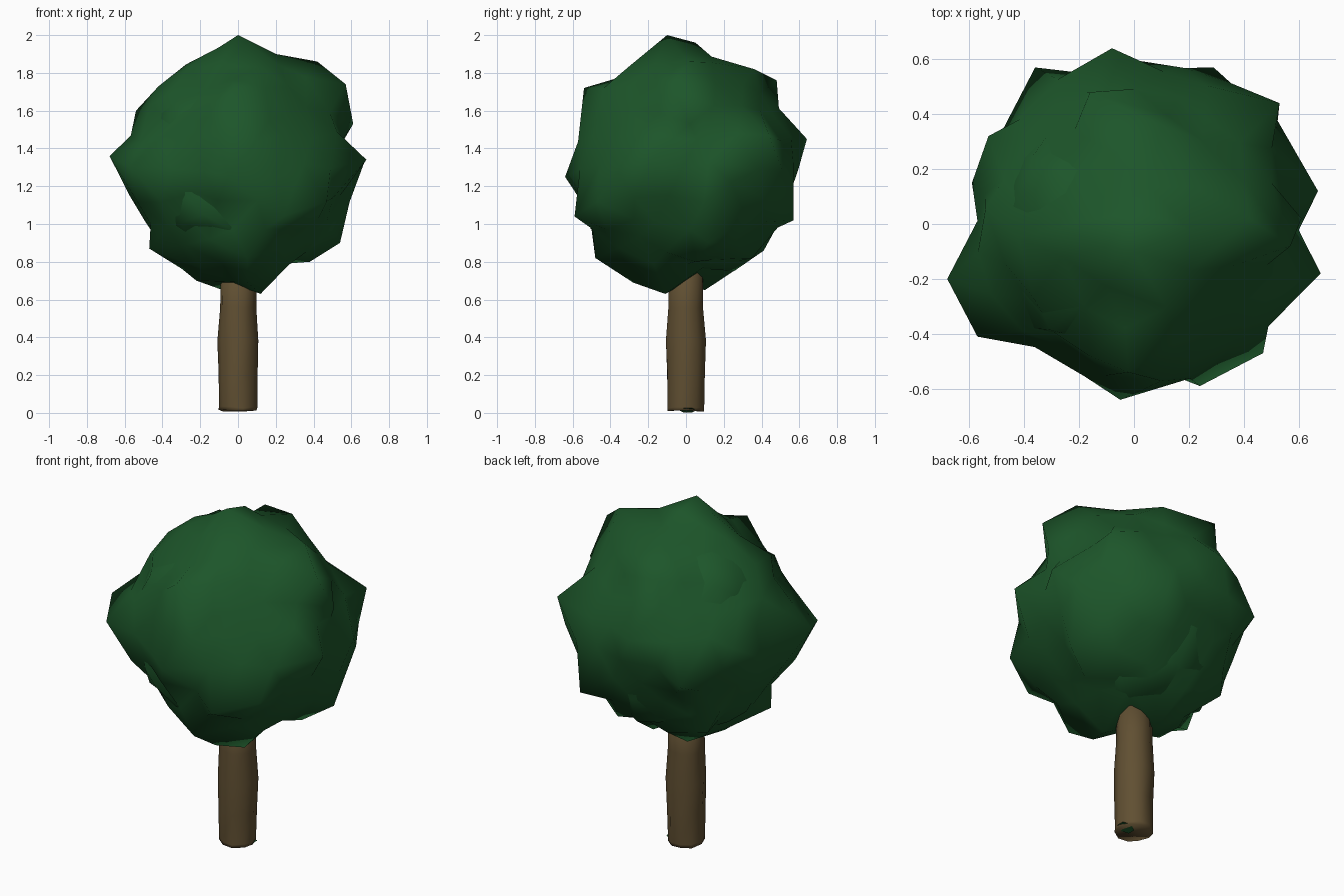
import bpy, bmesh, math, random
from mathutils import Vector

if "Cube" in bpy.data.objects:
    bpy.data.objects.remove(bpy.data.objects["Cube"])
rng = random.Random(7)


def make_material(name, colour):
    mat = bpy.data.materials.new(name)
    mat.use_nodes = True
    mat.diffuse_color = (*colour, 1)
    mat.node_tree.nodes["Principled BSDF"].inputs["Base Color"].default_value = (*colour, 1)
    return mat


def finish(bm, name, mat, sharp):
    bmesh.ops.recalc_face_normals(bm, faces=bm.faces)
    mesh = bpy.data.meshes.new(name)
    bm.to_mesh(mesh)
    bm.free()
    mesh.materials.append(mat)
    obj = bpy.data.objects.new(name, mesh)
    bpy.context.collection.objects.link(obj)
    bpy.ops.object.select_all(action='DESELECT')
    obj.select_set(True)
    bpy.context.view_layer.objects.active = obj
    bpy.ops.object.shade_smooth_by_angle(angle=math.radians(sharp))


def wobble(size):
    return Vector([rng.uniform(-size, size) for _ in range(3)])


def leaf_ball(radius, height, rough):
    bm = bmesh.new()
    bmesh.ops.create_icosphere(bm, subdivisions=3, radius=1)
    for v in bm.verts:
        v.co = Vector((v.co.x * radius, v.co.y * radius, v.co.z * height)) + wobble(rough)
    return bm


green = make_material("leaf green", (0.012, 0.092, 0.023))
brown = make_material("bark brown", (0.118, 0.079, 0.032))

# Trunk: stacked, slightly uneven rings
bm = bmesh.new()
rings = []
for z, radius in ((0.012, 0.1), (0.03, 0.102), (0.2, 0.1), (0.38, 0.107), (0.56, 0.098), (0.85, 0.093)):
    ring = []
    for i in range(10):
        a = math.tau * i / 10
        ring.append(bm.verts.new(Vector((radius * math.cos(a), radius * math.sin(a), z)) + wobble(0.005)))
    rings.append(ring)
for low, high in zip(rings, rings[1:]):
    for i in range(10):
        j = (i + 1) % 10
        bm.faces.new((low[i], low[j], high[j], high[i]))
bm.faces.new(rings[0][::-1])
bm.faces.new(rings[-1])
finish(bm, "trunk", brown, 120)

# Crown: a ragged ball whose points are pulled out into leafy tips
centre = Vector((0, 0, 1.3))
bm = leaf_ball(0.55, 0.585, 0.025)

tips = [
    # middle band
    (-0.68, -0.20, 1.36), (0.68, -0.18, 1.34), (0.67, 0.12, 1.33),
    (-0.05, -0.64, 1.25), (-0.08, 0.64, 1.45), (0.53, 0.44, 1.47),
    (-0.36, 0.57, 1.22), (0.29, 0.57, 1.02), (-0.57, -0.41, 1.30),
    (0.47, -0.47, 1.12), (-0.59, 0.15, 1.30), (0.60, 0.24, 1.22),
    (-0.53, 0.32, 1.40), (0.61, 0.02, 1.53), (-0.54, 0.06, 1.60),
    # upper band
    (0.57, -0.08, 1.74), (0.42, 0.02, 1.86), (-0.02, -0.54, 1.72),
    (-0.16, 0.48, 1.76), (0.10, 0.36, 1.82), (-0.42, -0.05, 1.73),
    (0.00, -0.10, 2.00), (0.01, 0.05, 1.96), (-0.26, -0.12, 1.83),
    (-0.13, 0.02, 1.90), (0.20, -0.02, 1.90),
    # lower band
    (0.24, -0.59, 1.04), (0.54, 0.12, 0.90), (0.05, -0.48, 0.82),
    (-0.47, -0.12, 0.87), (0.20, 0.35, 0.82), (-0.35, 0.30, 0.85),
    (0.05, -0.28, 0.69), (0.12, -0.11, 0.63), (0.38, 0.05, 0.80),
    (-0.22, -0.05, 0.70), (-0.08, 0.10, 0.65), (0.14, 0.12, 0.79),
]
free = set(bm.verts)
for tip in tips:
    goal = Vector(tip) - centre
    v = min(free, key=lambda p: p.co.angle(goal))
    pull = goal.length - v.co.length
    v.co = goal
    free.remove(v)
    # neighbouring points follow a little so that each tip has a broad root
    for edge in v.link_edges:
        near = edge.other_vert(v)
        if near in free:
            near.co += near.co.normalized() * pull * 0.2
bmesh.ops.translate(bm, verts=bm.verts, vec=centre)
finish(bm, "leafy_crown", green, 75)

# Second, rougher layer of leaves that breaks through the crown in folds
bm = leaf_ball(0.54, 0.565, 0.045)
bmesh.ops.translate(bm, verts=bm.verts, vec=centre)
finish(bm, "leaf_folds", green, 75)

# Small green leaf caught under the trunk and tilted up at its rim
bm = bmesh.new()
bmesh.ops.create_circle(bm, cap_ends=True, segments=6, radius=0.045)
for v in bm.verts:
    v.co = Vector((v.co.x + 0.065, v.co.y + 0.01, (v.co.x + 0.045) * 0.3))
finish(bm, "fallen_leaf", green, 30)
